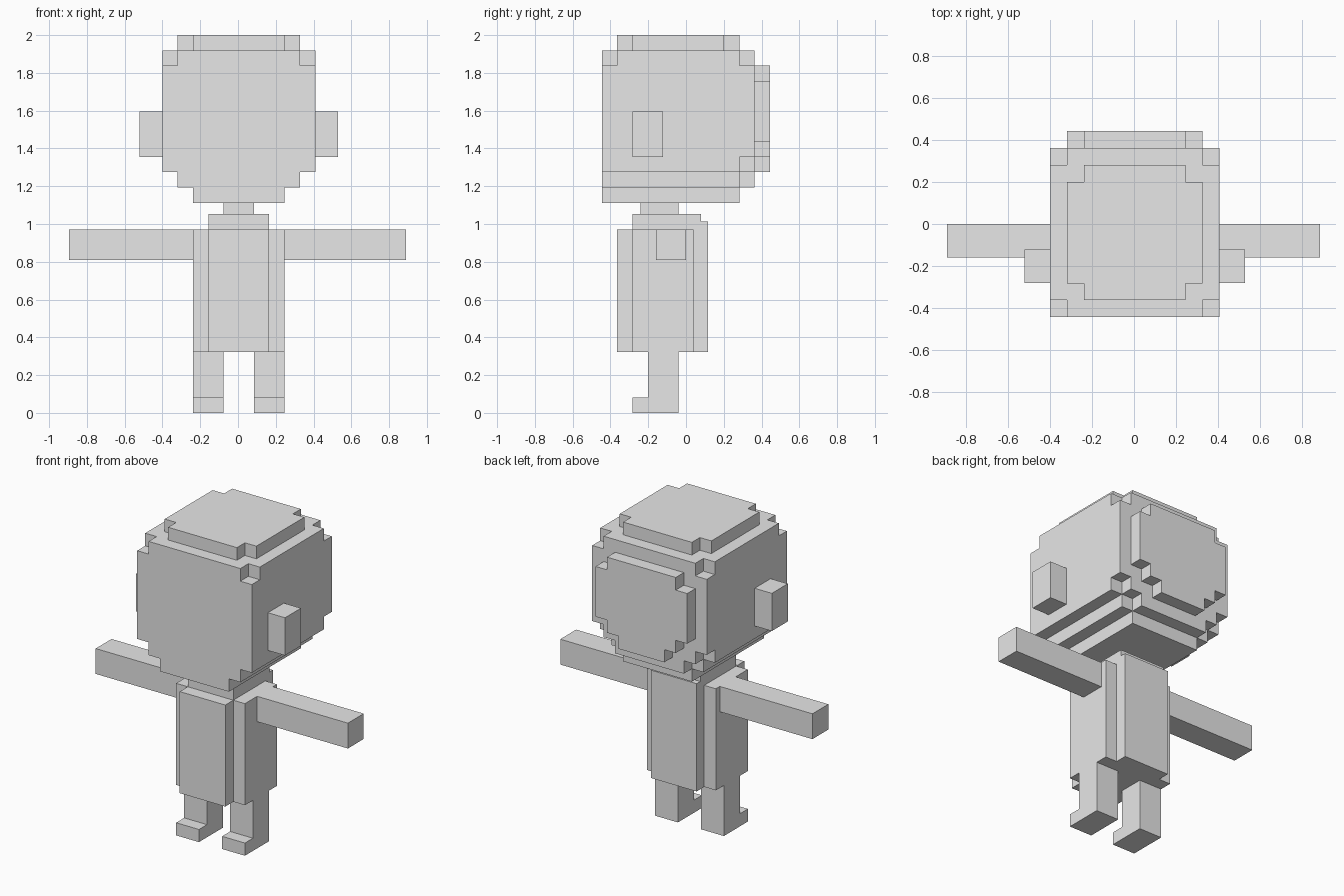
import bpy, bmesh

if "Cube" in bpy.data.objects:
    bpy.data.objects.remove(bpy.data.objects["Cube"])

CX = 0.004   # centre line of the figure
V = 0.081    # size of one block step

grey = bpy.data.materials.new("plain grey")
grey.diffuse_color = (0.8, 0.8, 0.8, 1)
grey.use_nodes = True
grey.node_tree.nodes["Principled BSDF"].inputs["Base Color"].default_value = grey.diffuse_color


def finish(name, bm):
    bmesh.ops.recalc_face_normals(bm, faces=bm.faces[:])
    mesh = bpy.data.meshes.new(name)
    bm.to_mesh(mesh)
    bm.free()
    mesh.materials.append(grey)
    obj = bpy.data.objects.new(name, mesh)
    bpy.context.collection.objects.link(obj)
    return obj


def prism(bm, pts, offset):
    """Extrude a closed outline of 3D points by an offset vector."""
    face = bm.faces.new([bm.verts.new(p) for p in pts])
    out = bmesh.ops.extrude_face_region(bm, geom=[face], use_keep_orig=True)
    verts = [g for g in out["geom"] if isinstance(g, bmesh.types.BMVert)]
    bmesh.ops.translate(bm, verts=verts, vec=offset)


def mirrored(half):
    """Turn right-hand (x, other) points into a full symmetric outline."""
    return [(CX + x, t) for x, t in half] + [(CX - x, t) for x, t in reversed(half)]


def box(name, x0, x1, y0, y1, z0, z1):
    bm = bmesh.new()
    prism(bm, [(x0, y0, z0), (x1, y0, z0), (x1, y1, z0), (x0, y1, z0)], (0, 0, z1 - z0))
    return finish(name, bm)


def centre_box(name, hx, *yz):
    return box(name, CX - hx, CX + hx, *yz)


def layer(name, hx, y0, y1, z0, z1, front=False, back=False):
    """Flat head slice with optional notched front and back corners."""
    half = [(hx - V, y0), (hx - V, y0 + V), (hx, y0 + V)] if front else [(hx, y0)]
    half += [(hx, y1 - V), (hx - V, y1 - V), (hx - V, y1)] if back else [(hx, y1)]
    bm = bmesh.new()
    prism(bm, [(x, y, z0) for x, y in mirrored(half)], (0, 0, z1 - z0))
    return finish(name, bm)


# Head, stacked from chin to crown
layer("chin", 0.243, -0.445, 0.282, 1.11, 1.192)
layer("jaw", 0.324, -0.445, 0.363, 1.192, 1.274, back=True)
layer("lower_head", 0.405, -0.445, 0.363, 1.274, 1.355, back=True)
layer("head", 0.405, -0.445, 0.363, 1.355, 1.838)
layer("upper_head", 0.405, -0.445, 0.363, 1.838, 1.919, front=True, back=True)
layer("crown", 0.324, -0.364, 0.282, 1.919, 2.0, front=True, back=True)

# Stepped bulge on the back of the head
bm = bmesh.new()
half = [(0.162, 1.274), (0.162, 1.355), (0.243, 1.355), (0.243, 1.436), (0.324, 1.436),
        (0.324, 1.757), (0.243, 1.757), (0.243, 1.838)]
prism(bm, [(x, 0.363, z) for x, z in mirrored(half)], (0, 0.082, 0))
finish("back_of_head", bm)

# Neck and torso
centre_box("neck", 0.081, -0.242, -0.041, 1.05, 1.11)
centre_box("torso_core", 0.161, -0.283, 0.08, 0.323, 1.052)
centre_box("torso_sides", 0.243, -0.283, 0.04, 0.323, 0.972)
centre_box("chest", 0.161, -0.364, -0.283, 0.323, 0.972)
centre_box("back", 0.161, 0.04, 0.117, 0.323, 1.012)

# Ears, legs and feet on both sides
for side, s in (("left", -1), ("right", 1)):
    def side_box(part, a, b, *yz):
        x0, x1 = sorted((CX + s * a, CX + s * b))
        box(side + "_" + part, x0, x1, *yz)
    side_box("ear", 0.405, 0.526, -0.282, -0.121, 1.355, 1.596)
    side_box("leg", 0.082, 0.243, -0.202, -0.041, 0.0, 0.323)
    side_box("foot", 0.082, 0.243, -0.283, -0.202, 0.0, 0.081)

# Arms: the left one in three segments, the right one in two
for name, x0, x1 in (("left_upper_arm", -0.405, -0.239), ("left_forearm", -0.568, -0.405),
                     ("left_hand", -0.894, -0.568), ("right_upper_arm", 0.247, 0.409),
                     ("right_forearm", 0.409, 0.889)):
    box(name, x0, x1, -0.16, 0.0, 0.81, 0.972)
